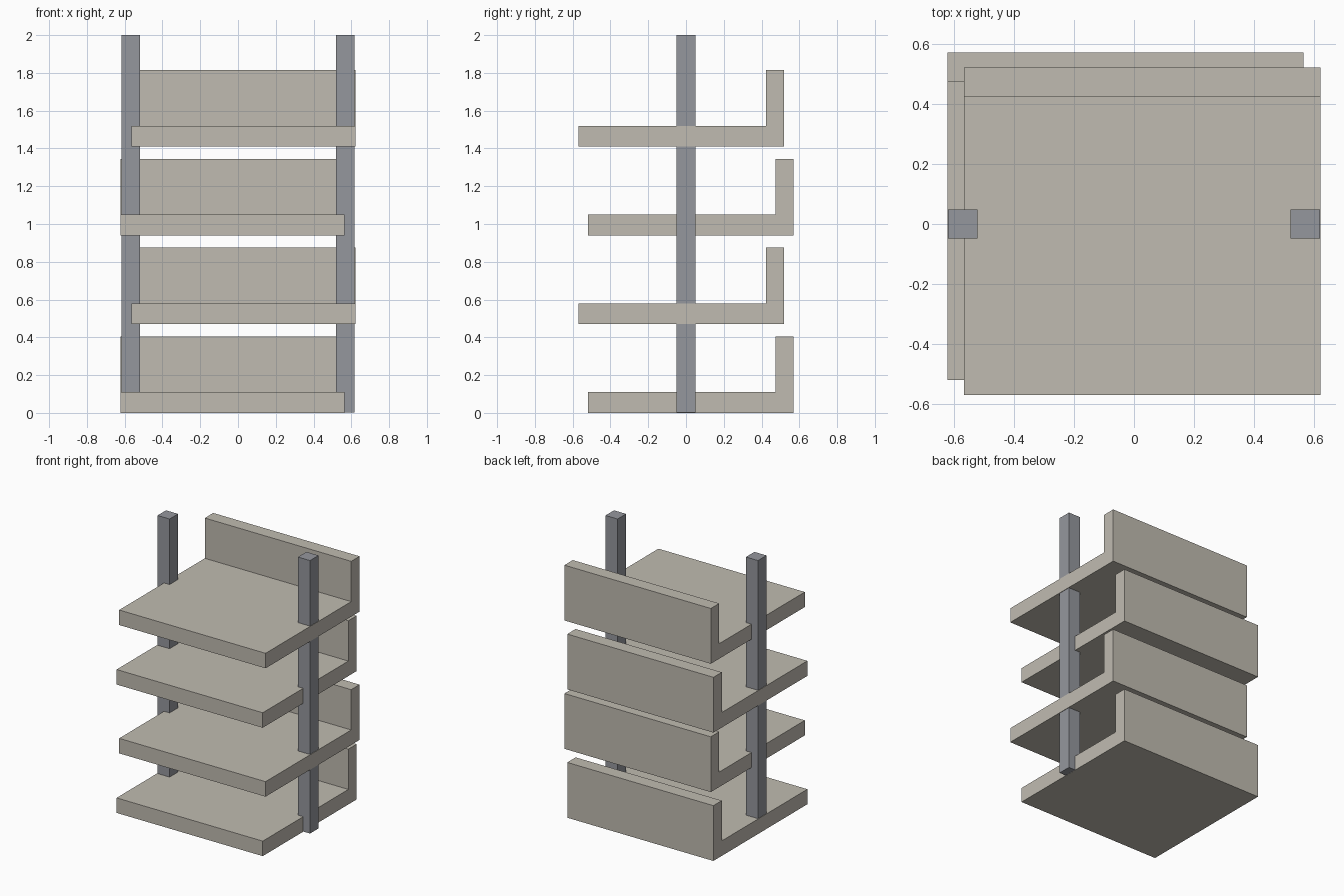
import bpy

if "Cube" in bpy.data.objects:
    bpy.data.objects.remove(bpy.data.objects["Cube"])


def material(name, rgb):
    m = bpy.data.materials.new(name)
    m.diffuse_color = (*rgb, 1)
    m.use_nodes = True
    m.node_tree.nodes["Principled BSDF"].inputs["Base Color"].default_value = m.diffuse_color
    return m


def extrude_x(name, profile, x0, x1, mat):
    """Extrude a closed (y, z) profile from x0 to x1."""
    n = len(profile)
    verts = [(x, y, z) for x in (x0, x1) for y, z in profile]
    faces = [tuple(reversed(range(n))), tuple(range(n, 2 * n))]
    faces += [(i, (i + 1) % n, n + (i + 1) % n, n + i) for i in range(n)]
    mesh = bpy.data.meshes.new(name)
    mesh.from_pydata(verts, [], faces)
    mesh.materials.append(mat)
    ob = bpy.data.objects.new(name, mesh)
    bpy.context.collection.objects.link(ob)
    return ob


concrete = material("warm concrete", (0.53, 0.50, 0.44))
steel = material("grey steel", (0.30, 0.31, 0.34))

# L-shaped floors with a rear wall, alternately shifted in x and y
PITCH, SLAB, WALL_H, WALL_T = 0.47, 0.11, 0.405, 0.097
for i in range(4):
    z = i * PITCH
    x0, x1, y0, y1 = ((-0.621, 0.563, -0.518, 0.57) if i % 2 == 0
                      else (-0.565, 0.621, -0.568, 0.52))
    profile = [(y0, z), (y1, z), (y1, z + WALL_H), (y1 - WALL_T, z + WALL_H),
               (y1 - WALL_T, z + SLAB), (y0, z + SLAB)]
    extrude_x(f"floor_{i + 1}", profile, x0, x1, concrete)

# Two square posts through every floor
P = 0.049
for name, cx in (("left_post", -0.569), ("right_post", 0.569)):
    extrude_x(name, [(-P, 0.001), (P, 0.001), (P, 2), (-P, 2)],
              cx - P, cx + P, steel)
